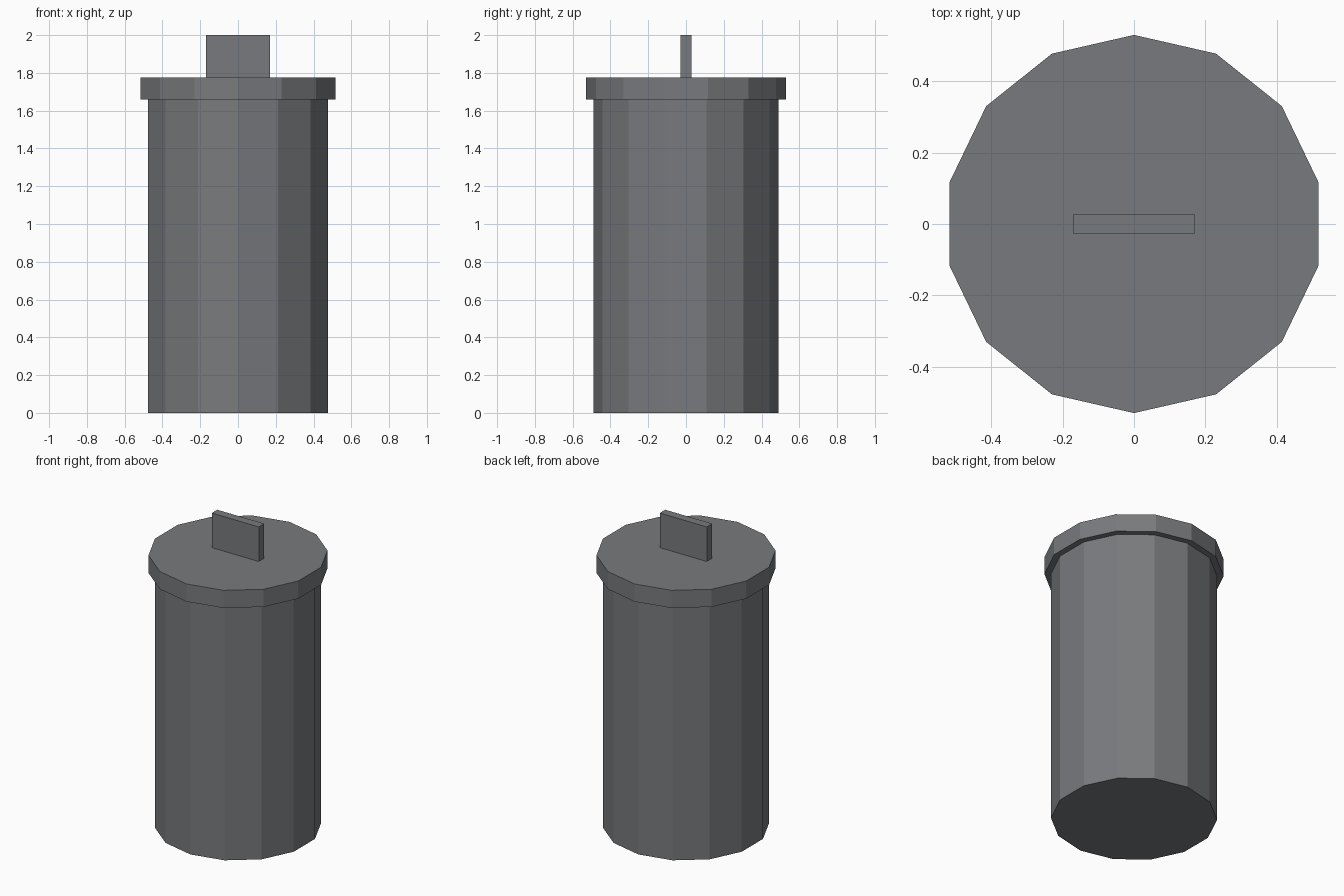
import bpy

if "Cube" in bpy.data.objects:
    bpy.data.objects.remove(bpy.data.objects["Cube"])

grey = bpy.data.materials.new("dark grey metal")
grey.diffuse_color = (0.19, 0.195, 0.205, 1)
grey.use_nodes = True
grey.node_tree.nodes["Principled BSDF"].inputs["Base Color"].default_value = grey.diffuse_color


def finish(name):
    ob = bpy.context.object
    ob.name = name
    ob.data.materials.append(grey)
    bpy.ops.object.shade_flat()


def drum(name, radius, z0, z1):
    # 14-sided prism with a corner pointing along +y
    bpy.ops.mesh.primitive_cylinder_add(vertices=14, radius=radius, depth=z1 - z0,
                                        location=(0, 0, (z0 + z1) / 2))
    finish(name)


# Can and its overhanging lid
drum("can_body", 0.49, 0, 1.66)
drum("lid", 0.529, 1.66, 1.775)

# Upright plate handle on the lid
bpy.ops.mesh.primitive_cube_add(size=1, location=(0, 0, 1.8875))
bpy.context.object.scale = (0.338, 0.056, 0.225)
bpy.ops.object.transform_apply(location=False, rotation=False, scale=True)
finish("handle")
